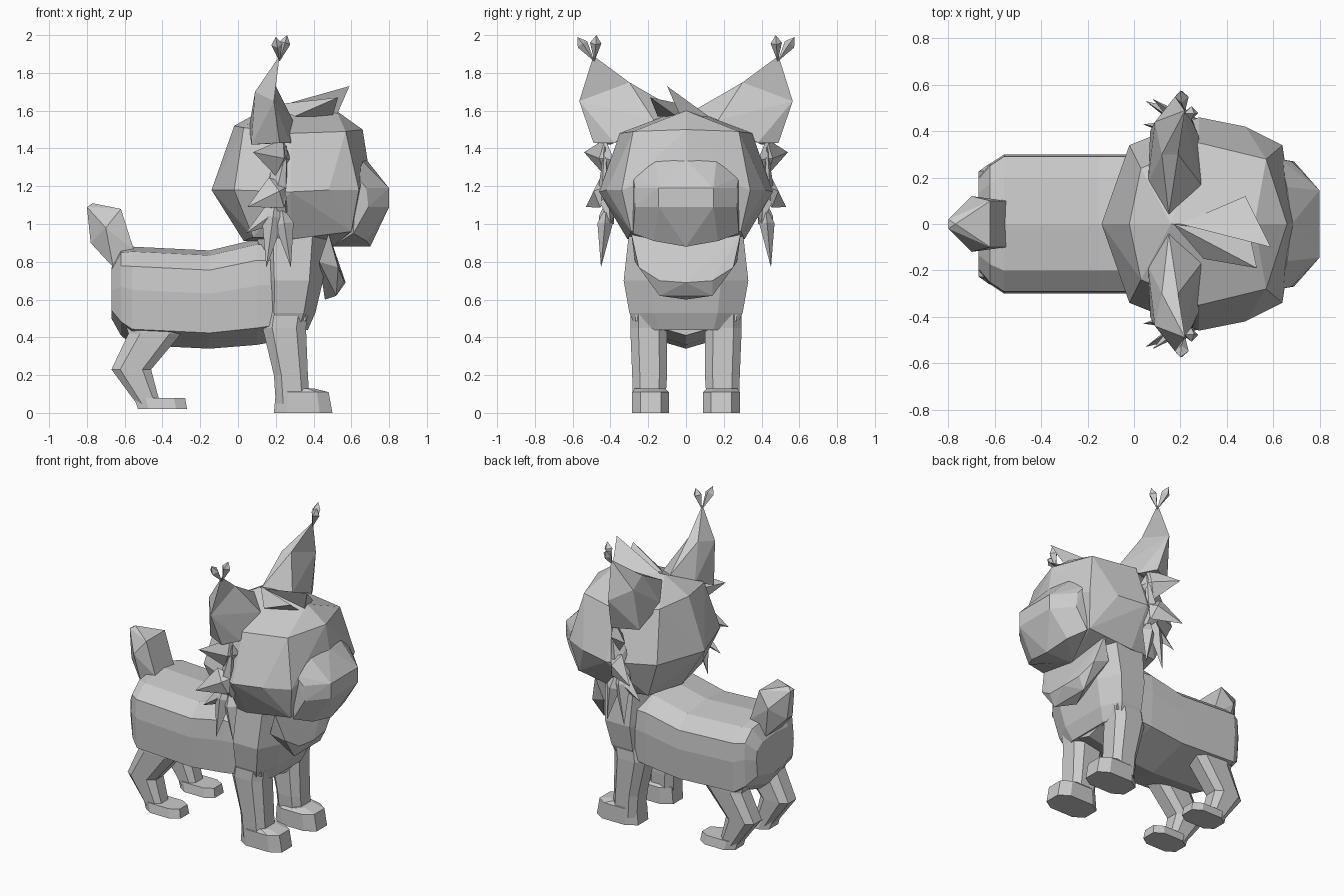
import bpy
import bmesh
from mathutils import Vector

default_cube = bpy.data.objects.get("Cube")
if default_cube:
    bpy.data.objects.remove(default_cube, do_unlink=True)

clay = bpy.data.materials.new("light_grey")
clay.use_nodes = True
clay.diffuse_color = (0.6, 0.6, 0.6, 1)
clay.node_tree.nodes["Principled BSDF"].inputs["Base Color"].default_value = (0.6, 0.6, 0.6, 1)


def finish(name, mesh_builder):
    """Turn a bmesh into a flat shaded object with the shared material."""
    bmesh.ops.recalc_face_normals(mesh_builder, faces=mesh_builder.faces)
    mesh = bpy.data.meshes.new(name)
    mesh_builder.to_mesh(mesh)
    mesh_builder.free()
    mesh.materials.append(clay)
    part = bpy.data.objects.new(name, mesh)
    bpy.context.collection.objects.link(part)
    return part


def hull(name, points, symmetric=False):
    """Faceted solid around a few corner points, optionally mirrored across the middle."""
    corners = [Vector(point) for point in points]
    if symmetric:
        corners += [Vector((x, -y, z)) for x, y, z in points if y]
    builder = bmesh.new()
    for corner in corners:
        builder.verts.new(corner)
    bmesh.ops.convex_hull(builder, input=builder.verts[:])
    loose = [vert for vert in builder.verts if not vert.link_faces]
    bmesh.ops.delete(builder, geom=loose, context="VERTS")
    bmesh.ops.dissolve_limit(builder, angle_limit=0.05, verts=builder.verts, edges=builder.edges)
    return finish(name, builder)


def loft(name, rings):
    """Skin a row of equal rings and close both ends."""
    builder = bmesh.new()
    loops = [[builder.verts.new(point) for point in ring] for ring in rings]
    for lower, upper in zip(loops, loops[1:]):
        for i in range(len(lower)):
            j = (i + 1) % len(lower)
            builder.faces.new((lower[i], lower[j], upper[j], upper[i]))
    builder.faces.new(loops[0])
    builder.faces.new(loops[-1])
    return finish(name, builder)


def octagon(x0, x1, y0, y1, z, cut=0.22):
    """Horizontal box outline with its corners cut off."""
    dx, dy = (x1 - x0) * cut, (y1 - y0) * cut
    return [(x0 + dx, y0, z), (x1 - dx, y0, z), (x1, y0 + dy, z), (x1, y1 - dy, z),
            (x1 - dx, y1, z), (x0 + dx, y1, z), (x0, y1 - dy, z), (x0, y0 + dy, z)]


def spike(name, base, tip, width, thick, swell=0.2):
    """Four sided blade from base to tip, widest at the swell fraction."""
    base, tip = Vector(base), Vector(tip)
    along = (tip - base).normalized()
    across = along.cross(Vector((0, 1, 0))).normalized()
    outward = along.cross(across)
    middle = base.lerp(tip, swell)
    return hull(name, [base, tip, middle + across * width, middle - across * width,
                       middle + outward * thick, middle - outward * thick])


def trunk_ring(x, half, top, bottom):
    """Upright cross-section of the trunk."""
    section = [(0, 1), (0.67, 0.95), (0.97, 0.8), (1, 0.56), (0.95, 0.16), (0, 0)]
    section += [(-y, z) for y, z in section[4:0:-1]]
    return [(x, half * y, bottom + (top - bottom) * z) for y, z in section]


# Trunk, rump first
loft("trunk", [trunk_ring(*row) for row in (
    (-0.67, 0.2, 0.77, 0.5), (-0.62, 0.26, 0.87, 0.41), (-0.56, 0.3, 0.88, 0.36),
    (-0.15, 0.3, 0.86, 0.34), (0.1, 0.3, 0.92, 0.36), (0.36, 0.28, 0.9, 0.41))])

# Neck and chest
loft("neck", [octagon(x0, x1, -half, half, z) for x0, x1, half, z in (
    (0.15, 0.37, 0.26, 0.44), (0.13, 0.41, 0.3, 0.53),
    (0.12, 0.45, 0.33, 0.7), (0.1, 0.48, 0.3, 0.97))])

# Fur bib below the chin
hull("chest_bib", [
    (0.48, 0.29, 0.95), (0.43, 0.27, 0.8), (0.53, 0.25, 0.77), (0.49, 0, 0.88),
    (0.57, 0, 0.69), (0.56, 0.14, 0.7), (0.52, 0.14, 0.62), (0.46, 0, 0.6)], True)

# Head
hull("skull", [
    (-0.14, 0, 1.18), (-0.02, 0, 1.52), (-0.02, 0.34, 1.18), (0.03, 0.24, 1.51),
    (0.03, 0, 0.91), (0.08, 0.29, 0.93), (0.16, 0, 1.62), (0.28, 0.46, 1.17),
    (0.28, 0.35, 1.48), (0.28, 0.31, 0.92), (0.48, 0.42, 1.18), (0.57, 0.28, 1.49),
    (0.52, 0, 1.6), (0.66, 0, 1.5), (0.64, 0.34, 1.18), (0.69, 0, 1.31),
    (0.6, 0.29, 0.96), (0.5, 0, 0.88)], True)
hull("muzzle", [
    (0.68, 0, 1.34), (0.66, 0.16, 1.33), (0.63, 0.28, 1.25), (0.68, 0.27, 1.19),
    (0.8, 0.145, 1.19), (0.8, 0.145, 1.09), (0.69, 0.27, 1.09), (0.7, 0, 0.88),
    (0.68, 0.17, 0.91), (0.61, 0.28, 0.95), (0.5, 0, 0.88)], True)

# Swept forelock made of two blades
hull("forelock_long", [
    (0.2, 0, 1.62), (0.48, 0.12, 1.57), (0.59, -0.1, 1.73), (0.52, -0.03, 1.57)])
hull("forelock_short", [
    (0.17, 0, 1.63), (0.3, -0.15, 1.57), (0.53, -0.19, 1.67), (0.5, -0.05, 1.57)])

# Tail bob
hull("tail", [
    (-0.55, 0.1, 0.86), (-0.66, 0.09, 0.77), (-0.62, 0.1, 1.08), (-0.7, 0.12, 0.98),
    (-0.78, 0.03, 0.9), (-0.8, 0.02, 1.09), (-0.77, 0, 1.11)], True)

# Paired parts
for side, s in (("left", 1), ("right", -1)):
    def flip(points):
        return [(x, s * y, z) for x, y, z in points]

    # Ear: broad lower shell, then a narrow upper point
    fold = [(0.09, 0.44, 1.7), (0.19, 0.565, 1.65), (0.19, 0.3, 1.75), (0.12, 0.3, 1.74)]
    hull(side + "_ear_shell", flip(fold + [
        (0.15, 0.04, 1.6), (0.29, 0.17, 1.55), (0.28, 0.38, 1.43),
        (0.22, 0.49, 1.43), (0.07, 0.4, 1.42), (0.06, 0.18, 1.52)]))
    hull(side + "_ear_point", flip(fold + [(0.22, 0.49, 1.89)]))
    for label, tip in (("inner", (0.26, 0.475, 2)), ("outer", (0.2, 0.575, 1.99))):
        root, end = flip([(0.22, 0.485, 1.86), tip])
        spike(side + "_ear_tuft_" + label, root, end, 0.03, 0.03, 0.7)

    # Cheek fur: a flat pad with pointed locks
    hull(side + "_cheek_pad", flip([
        (0.17, 0.4, 1.27), (0.26, 0.43, 1.42), (0.26, 0.4, 1.0), (0.14, 0.38, 1.0),
        (0.2, 0.47, 1.15), (0.25, 0.45, 1.1)]))
    for label, root, tip, width in (
            ("top", (0.28, 0.38, 1.34), (0.08, 0.54, 1.38), 0.1),
            ("middle", (0.27, 0.42, 1.2), (0.05, 0.53, 1.09), 0.09),
            ("lower", (0.25, 0.4, 1.1), (0.04, 0.43, 0.95), 0.06),
            ("back", (0.2, 0.41, 1.15), (0.15, 0.45, 0.77), 0.06),
            ("front", (0.23, 0.42, 1.1), (0.28, 0.45, 0.77), 0.05)):
        start, end = flip([root, tip])
        spike(side + "_cheek_fur_" + label, start, end, width, 0.04, 0.3)

    # Front leg and paw
    loft(side + "_front_leg", [flip(octagon(*row)) for row in (
        (0.2, 0.38, 0.11, 0.28, 0.05), (0.19, 0.37, 0.1, 0.285, 0.2),
        (0.13, 0.36, 0.1, 0.295, 0.45), (0.15, 0.38, 0.1, 0.29, 0.6))])
    loft(side + "_front_paw", [flip(octagon(*row)) for row in (
        (0.19, 0.5, 0.09, 0.285, 0), (0.2, 0.48, 0.09, 0.285, 0.11), (0.24, 0.4, 0.11, 0.27, 0.13))])

    # Hind leg and paw
    loft(side + "_hind_leg", [flip(octagon(*row)) for row in (
        (-0.53, -0.41, 0.12, 0.25, 0.04), (-0.67, -0.46, 0.11, 0.26, 0.23),
        (-0.58, -0.3, 0.11, 0.27, 0.42), (-0.64, -0.25, 0.1, 0.27, 0.6))])
    loft(side + "_hind_paw", [flip(octagon(*row)) for row in (
        (-0.53, -0.27, 0.1, 0.27, 0.02), (-0.55, -0.28, 0.11, 0.26, 0.08))])
